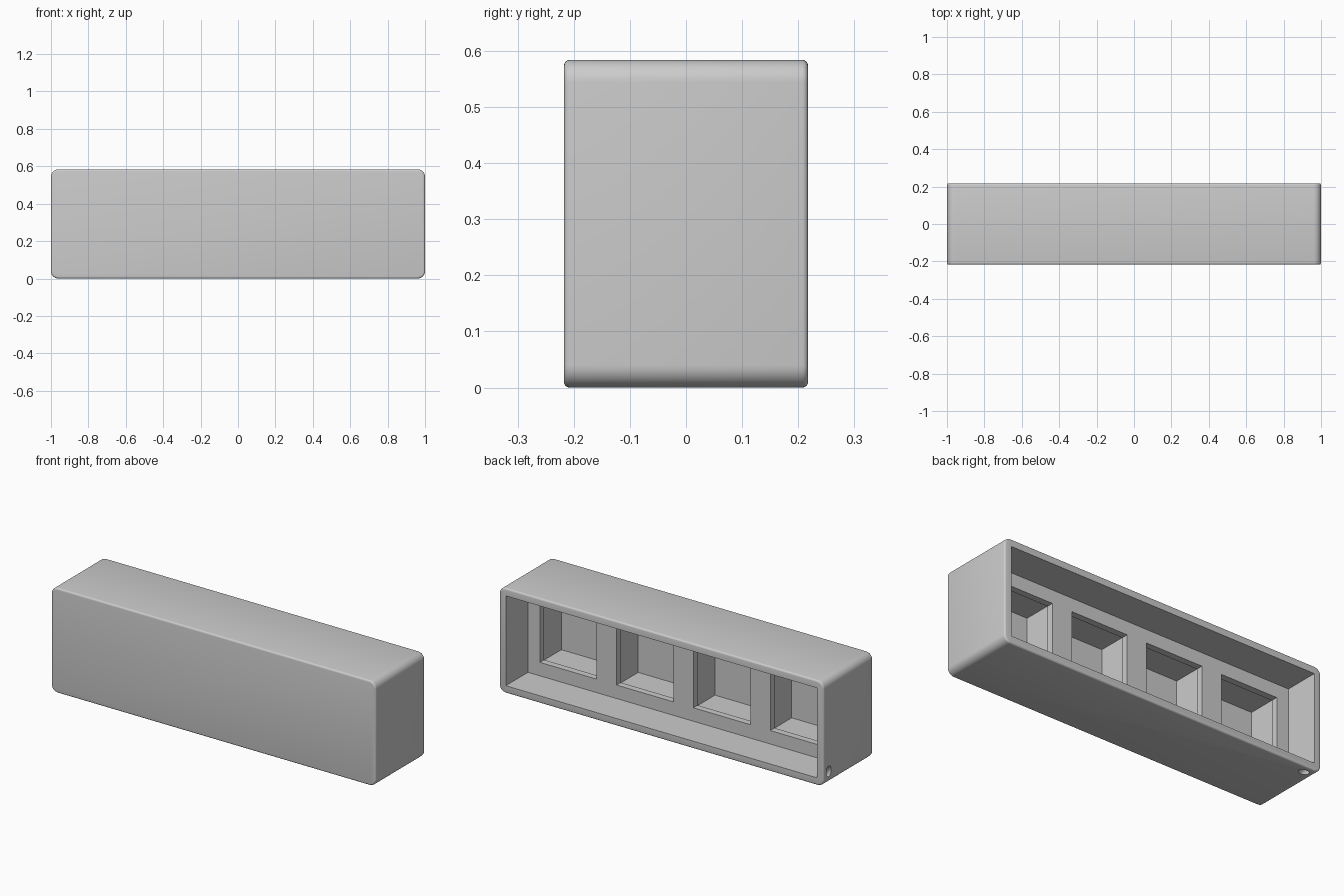
import bpy, bmesh, math
from mathutils import Matrix, Vector

old = bpy.data.objects.get("Cube")
if old:
    bpy.data.objects.remove(old, do_unlink=True)

# Overall sizes
W, D, H = 2.0, 0.435, 0.584
WALL = 0.042
LEDGE_Y = 0.022      # depth of the plate the pockets are cut into
LIP = 0.037          # thickness of that plate
FLOOR_Y = -0.178     # bottom of the pockets
POCKET, UNDERCUT = 0.35, 0.008
PITCH = 0.473

grey = bpy.data.materials.new("light grey plastic")
grey.use_nodes = True
grey.diffuse_color = (0.6, 0.6, 0.6, 1)
grey.node_tree.nodes["Principled BSDF"].inputs["Base Color"].default_value = (0.6, 0.6, 0.6, 1)


def make_object(name, bm):
    mesh = bpy.data.meshes.new(name)
    bm.to_mesh(mesh)
    bm.free()
    mesh.materials.append(grey)
    obj = bpy.data.objects.new(name, mesh)
    bpy.context.collection.objects.link(obj)
    return obj


def box(bm, x, z, width, height, y0, y1):
    size = Matrix.Diagonal((width, y1 - y0, height, 1))
    return bmesh.ops.create_cube(
        bm, size=1, matrix=Matrix.Translation((x, (y0 + y1) / 2, z)) @ size)["verts"]


def cut(target, name, bm):
    cutter = make_object(name, bm)
    cutter.hide_render = True
    mod = target.modifiers.new(name, "BOOLEAN")
    mod.operation, mod.solver, mod.object = "DIFFERENCE", "EXACT", cutter
    bpy.context.view_layer.objects.active = target
    bpy.ops.object.modifier_apply(modifier=name)
    bpy.data.objects.remove(cutter, do_unlink=True)


# Case: large rounding on the four depth-wise edges, small fillet front and back
bm = bmesh.new()
box(bm, 0, H / 2, W, H, -D / 2, D / 2)
depth_edges = [e for e in bm.edges if abs(e.verts[0].co.y - e.verts[1].co.y) > 0.1]
bmesh.ops.bevel(bm, geom=depth_edges, offset=0.04, segments=8, profile=0.5, affect="EDGES")
rims = [e for e in bm.edges if abs(e.verts[0].co.y - e.verts[1].co.y) < 0.001]
bmesh.ops.bevel(bm, geom=rims, offset=0.01, segments=4, profile=0.5, affect="EDGES")
case = make_object("switch_case", bm)

# Open back cavity
bm = bmesh.new()
box(bm, 0, H / 2, W - 2 * WALL, H - 2 * WALL, LEDGE_Y, D)
cut(case, "cavity_cutter", bm)

# Row of square pockets, slightly wider below the plate
for i in range(4):
    x = (i - 1.5) * PITCH
    wide = POCKET + 2 * UNDERCUT
    for name, side, y0, y1 in (("pocket_cutter", POCKET, LEDGE_Y - LIP - 0.01, LEDGE_Y + 0.05),
                               ("undercut_cutter", wide, FLOOR_Y, LEDGE_Y - LIP)):
        bm = bmesh.new()
        box(bm, x, H / 2, side, side, y0, y1)
        cut(case, name, bm)

# Cord hole drilled diagonally through the lower corner
bm = bmesh.new()
tilt = Matrix.Rotation(math.radians(-45), 4, "Y")
middle = Matrix.Translation(Vector((-W / 2 + 0.036, 0.172, 0.036)))
bmesh.ops.create_cone(bm, cap_ends=True, segments=32, radius1=0.021, radius2=0.021,
                      depth=0.2, matrix=middle @ tilt)
cut(case, "cord_hole_cutter", bm)

# Smooth the rounded edges, keep corners crisp
bpy.ops.object.select_all(action="DESELECT")
case.select_set(True)
bpy.context.view_layer.objects.active = case
bpy.ops.object.shade_smooth_by_angle(angle=math.radians(30))
